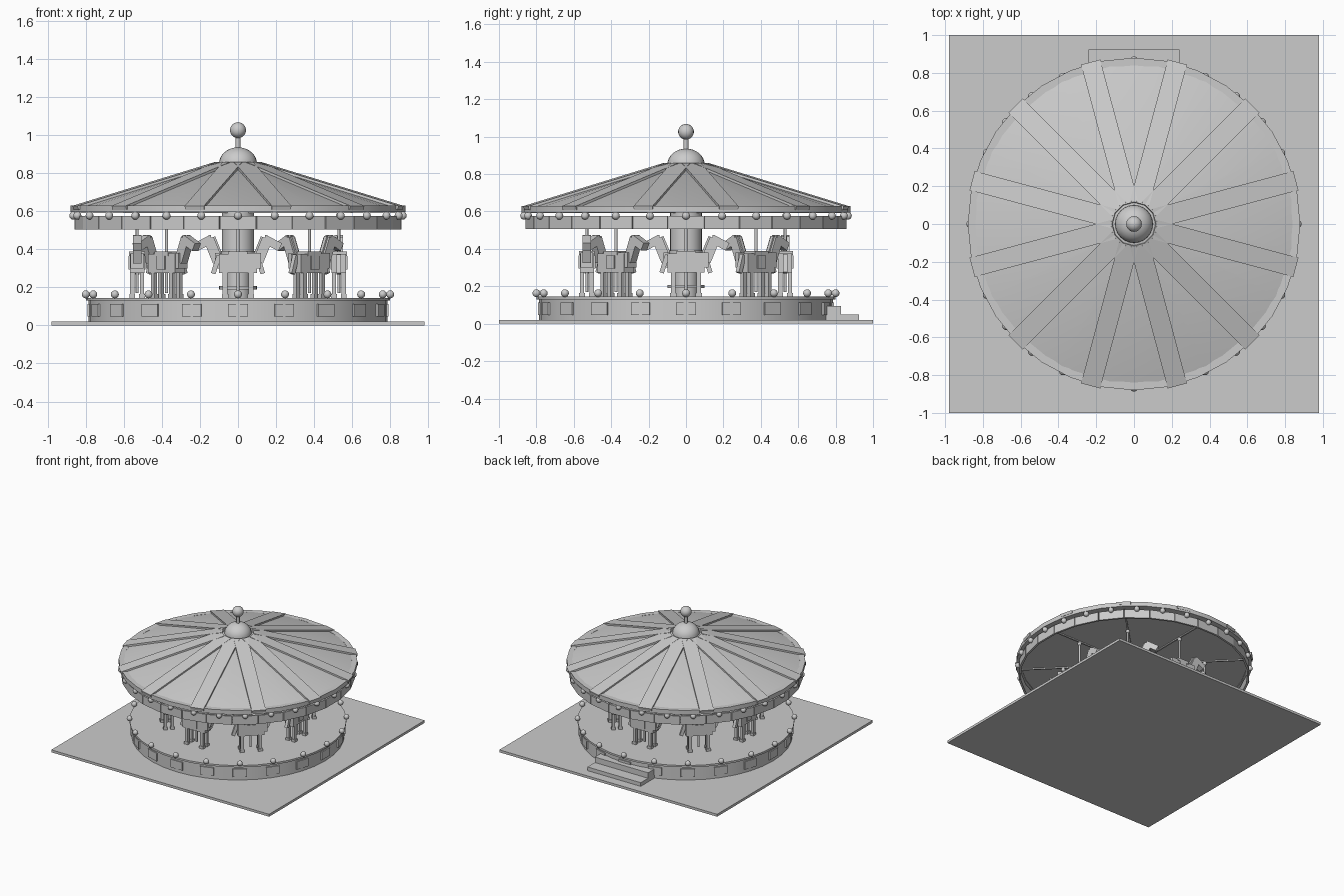
import bpy, bmesh, math
from mathutils import Matrix, Vector

cube = bpy.data.objects.get("Cube")
if cube:
    bpy.data.objects.remove(cube)

grey = bpy.data.materials.new("plain_grey")
grey.use_nodes = True
GREY = (0.6, 0.6, 0.6, 1)
grey.diffuse_color = GREY
grey.node_tree.nodes["Principled BSDF"].inputs["Base Color"].default_value = GREY


def finish(name, bm, smooth=False):
    mesh = bpy.data.meshes.new(name)
    bmesh.ops.recalc_face_normals(bm, faces=bm.faces)
    bm.to_mesh(mesh)
    bm.free()
    mesh.materials.append(grey)
    obj = bpy.data.objects.new(name, mesh)
    bpy.context.collection.objects.link(obj)
    if smooth:
        bpy.ops.object.select_all(action='DESELECT')
        obj.select_set(True)
        bpy.context.view_layer.objects.active = obj
        bpy.ops.object.shade_smooth_by_angle(angle=math.radians(35))
    return obj


def around(angle, radius=0, z=0):
    """Frame at a point on a ring, with its x axis pointing outward."""
    return Matrix.Rotation(angle, 4, 'Z') @ Matrix.Translation((radius, 0, z))


def box(bm, centre, size, frame=Matrix(), tilt=0):
    m = (frame @ Matrix.Translation(centre) @ Matrix.Rotation(math.radians(tilt), 4, 'Y')
         @ Matrix.Diagonal((*size, 1)))
    bmesh.ops.create_cube(bm, size=1, matrix=m)


def ball(bm, radius, frame, segments=14):
    bmesh.ops.create_uvsphere(bm, u_segments=segments, v_segments=segments // 2 + 1,
                              radius=radius, matrix=frame)


def lathe(name, profile, segments, turn=0):
    """Spin an (r, z) outline about the z axis."""
    bm = bmesh.new()
    verts = [bm.verts.new((r, 0, z)) for r, z in profile]
    edges = [bm.edges.new(pair) for pair in zip(verts, verts[1:])]
    bmesh.ops.spin(bm, geom=verts + edges, angle=math.tau, steps=segments,
                   axis=(0, 0, 1), cent=(0, 0, 0), use_duplicate=False)
    bmesh.ops.remove_doubles(bm, verts=bm.verts, dist=0.0005)
    bmesh.ops.rotate(bm, verts=bm.verts, matrix=Matrix.Rotation(turn, 3, 'Z'))
    return finish(name, bm, True)


def ring(count, start=-math.pi / 2):
    return [start + math.tau * i / count for i in range(count)]


# Ground and entry steps
bm = bmesh.new()
box(bm, (0, 0, 0.01), (1.96, 2, 0.02))
finish("ground_slab", bm)
bm = bmesh.new()
box(bm, (0, 0.785, 0.057), (0.48, 0.09, 0.075))
box(bm, (0, 0.832, 0.035), (0.48, 0.185, 0.03))
finish("entry_steps", bm)

# Round platform with rim, side panels and bulbs
lathe("platform", [(0, 0.02), (0.785, 0.02), (0.785, 0.13), (0.8, 0.13),
                   (0.8, 0.145), (0, 0.145)], 40)
bm = bmesh.new()
for a in ring(20):
    box(bm, (0, 0, 0), (0.014, 0.105, 0.065), around(a, 0.785, 0.08))
finish("platform_panels", bm)
bm = bmesh.new()
for a in ring(20):
    ball(bm, 0.021, around(a, 0.8, 0.163))
finish("platform_bulbs", bm, True)

# Centre column
lathe("centre_column", [(0, 0.14), (0.065, 0.14), (0.065, 0.19), (0.1, 0.19),
                        (0.1, 0.208), (0.065, 0.208), (0.065, 0.28), (0.085, 0.28),
                        (0.085, 0.375), (0.092, 0.375), (0.092, 0.39),
                        (0.085, 0.39), (0.085, 0.605), (0, 0.605)], 24)

# Roof cone, cornice and ribs
lathe("roof_cone", [(0, 0.6), (0.85, 0.6), (0.85, 0.628), (0.08, 0.857), (0, 0.857)],
      20, math.radians(9))
lathe("roof_cornice", [(0.84, 0.595), (0.88, 0.595), (0.88, 0.63),
                       (0.84, 0.63), (0.84, 0.595)], 32)
bm = bmesh.new()
inner, outer = Vector((0.11, 0, 0.848)), Vector((0.884, 0, 0.618))
slope = math.degrees(math.atan2(inner.z - outer.z, outer.x - inner.x))
for a in ring(12, math.radians(15)):
    box(bm, (inner + outer) / 2, ((outer - inner).length, 0.105, 0.022), around(a), slope)
finish("roof_ribs", bm)

# Hanging valance panels and their bulbs
bm = bmesh.new()
for a in ring(28):
    box(bm, (0, 0, 0), (0.016, 0.188, 0.07), around(a, 0.85, 0.54))
finish("valance_panels", bm)
bm = bmesh.new()
for a in ring(28):
    ball(bm, 0.021, around(a, 0.866, 0.577))
finish("valance_bulbs", bm, True)

# Finial on top of the roof
lathe("roof_dome", [(0.1 * math.cos(t), 0.85 + 0.086 * math.sin(t))
                    for t in [i * math.pi / 16 for i in range(9)]], 24)
lathe("finial_stem", [(0, 0.92), (0.013, 0.92), (0.013, 1.0), (0, 1.0)], 12)
bm = bmesh.new()
ball(bm, 0.042, Matrix.Translation((0, 0, 1.026)), 20)
finish("finial_ball", bm, True)

# Ceiling beams
bm = bmesh.new()
for a in ring(8):
    box(bm, (0.46, 0, 0.597), (0.77, 0.012, 0.012), around(a))
finish("ceiling_beams", bm)

# Riding horses on poles, each facing along the ring
for n, a in enumerate(ring(8)):
    frame = around(a, 0.53) @ Matrix.Rotation(math.pi / 2, 4, 'Z')
    bm = bmesh.new()
    box(bm, (0, 0, 0.325), (0.2, 0.075, 0.1), frame)             # body
    box(bm, (0.085, 0, 0.34), (0.07, 0.068, 0.08), frame)        # chest
    box(bm, (0, 0, 0.377), (0.1, 0.084, 0.022), frame)           # saddle
    box(bm, (0, 0, 0.33), (0.06, 0.09, 0.07), frame)             # saddle flaps
    box(bm, (0.13, 0, 0.395), (0.055, 0.045, 0.13), frame, 22)   # neck
    box(bm, (0.105, 0, 0.41), (0.016, 0.02, 0.12), frame, 22)    # mane
    box(bm, (0.182, 0, 0.432), (0.09, 0.045, 0.045), frame, 28)  # head
    box(bm, (-0.115, 0, 0.32), (0.025, 0.025, 0.1), frame, 18)   # tail
    for side in (-1, 1):
        box(bm, (0.148, side * 0.016, 0.462), (0.014, 0.012, 0.026), frame)
        for x in (-0.068, 0.068):
            box(bm, (x, side * 0.026, 0.215), (0.025, 0.022, 0.13), frame)
            box(bm, (x, side * 0.026, 0.154), (0.034, 0.03, 0.022), frame)
    finish(f"horse_{n + 1}", bm)

    bm = bmesh.new()
    bmesh.ops.create_cone(bm, cap_ends=True, segments=12, radius1=0.008, radius2=0.008,
                          depth=0.42, matrix=around(a, 0.53, 0.38))
    ball(bm, 0.016, around(a, 0.53, 0.578))
    finish(f"horse_pole_{n + 1}", bm, True)
